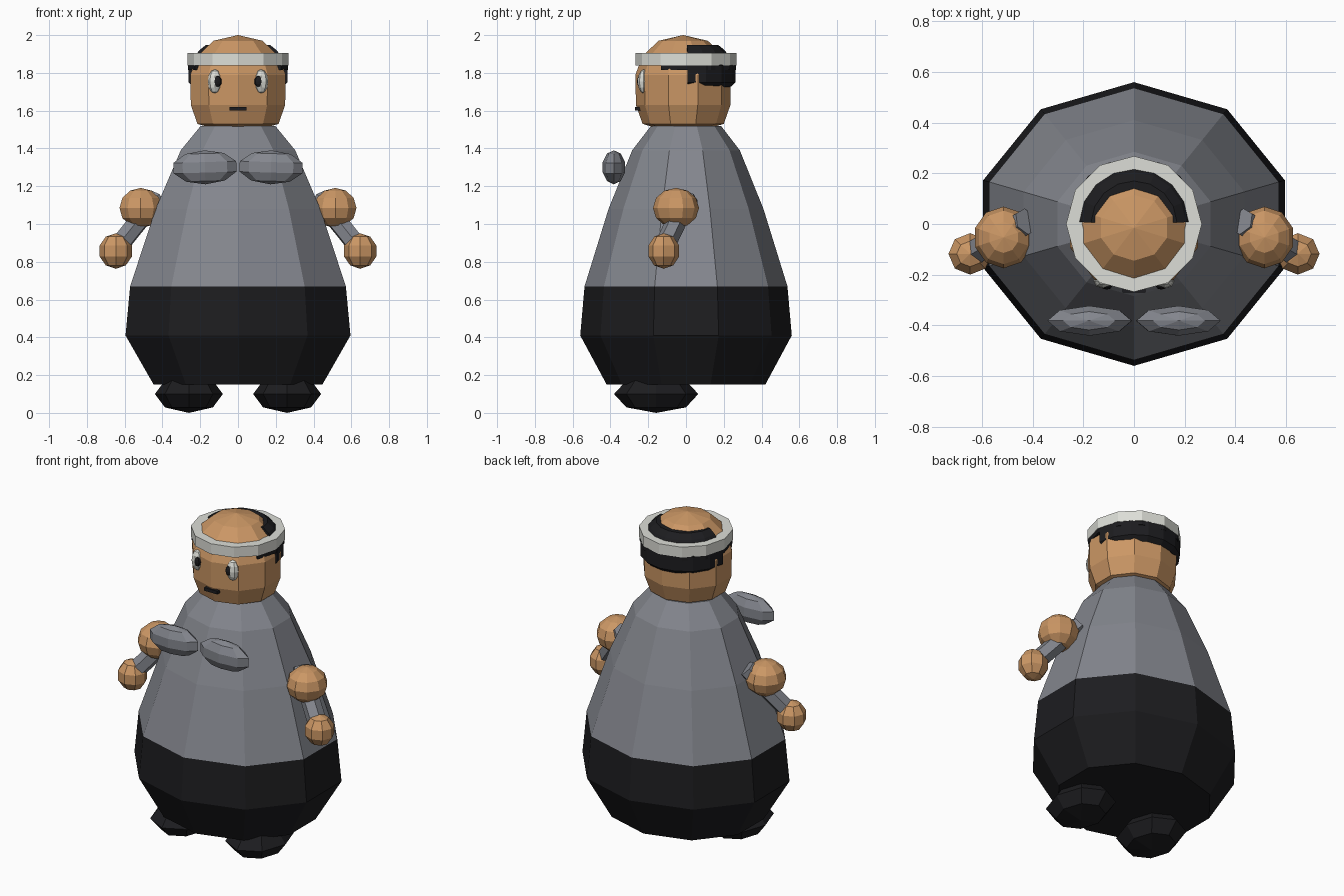
import bpy, bmesh
from math import sin, cos, pi, radians
from mathutils import Vector, Matrix

if "Cube" in bpy.data.objects:
    bpy.data.objects.remove(bpy.data.objects["Cube"])


def material(name, rgb):
    m = bpy.data.materials.new(name)
    m.diffuse_color = (*rgb, 1)
    m.use_nodes = True
    m.node_tree.nodes["Principled BSDF"].inputs["Base Color"].default_value = m.diffuse_color
    return m


SKIN = material("skin", (0.60, 0.31, 0.13))
CLOTH = material("grey_cloth", (0.23, 0.24, 0.27))
PALE = material("pale_cloth", (0.72, 0.73, 0.68))
BLACK = material("black", (0.012, 0.012, 0.014))


def finish(name, bm, mat):
    bmesh.ops.remove_doubles(bm, verts=bm.verts, dist=1e-5)
    bmesh.ops.recalc_face_normals(bm, faces=bm.faces)
    me = bpy.data.meshes.new(name)
    bm.to_mesh(me)
    bm.free()
    me.materials.append(mat)
    ob = bpy.data.objects.new(name, me)
    bpy.context.collection.objects.link(ob)
    return ob


def lathe(name, profile, mat, segs=10, start=-90, sweep=360, closed=False,
          sx=1.0, y=0.0):
    """Turn a (radius, z) profile around z; open ends are capped."""
    bm = bmesh.new()
    full = sweep == 360
    cols = []
    for i in range(segs if full else segs + 1):
        a = radians(start + sweep * i / segs)
        cols.append([bm.verts.new((sx * r * cos(a), y + r * sin(a), z))
                     for r, z in profile])
    n = len(profile)
    for i in range(segs):
        a, b = cols[i], cols[(i + 1) % len(cols)]
        for j in range(n if closed else n - 1):
            k = (j + 1) % n
            bm.faces.new((a[j], b[j], b[k], a[k]))
    if not full:
        bm.faces.new(cols[0])
        bm.faces.new(cols[-1])
    elif not closed:
        bm.faces.new([c[0] for c in cols])
        bm.faces.new([c[-1] for c in cols])
    return finish(name, bm, mat)


def ball(name, loc, size, mat, segs=8, rings=4, tilt=0):
    bm = bmesh.new()
    bmesh.ops.create_uvsphere(bm, u_segments=segs, v_segments=rings, radius=1)
    bm.transform(Matrix.Translation(loc) @ Matrix.Rotation(tilt, 4, 'Y')
                 @ Matrix.Diagonal((*size, 1)))
    return finish(name, bm, mat)


def rod(name, p, q, radius, mat, segs=6):
    p, q = Vector(p), Vector(q)
    d = q - p
    bm = bmesh.new()
    bmesh.ops.create_cone(bm, cap_ends=True, segments=segs, radius1=radius,
                          radius2=radius, depth=d.length)
    bm.transform(Matrix.Translation((p + q) / 2)
                 @ d.to_track_quat('Z', 'Y').to_matrix().to_4x4())
    return finish(name, bm, mat)


# Body: black trousers below, grey shirt above
lathe("trousers", [(0.42, 0.15), (0.56, 0.41), (0.537, 0.67)], BLACK, sx=1.118)
lathe("shirt", [(0.537, 0.67), (0.41, 1.08), (0.285, 1.39), (0.185, 1.52)],
      CLOTH, sx=1.118)

# Head
lathe("head", [(0.13, 1.505), (0.215, 1.53), (0.25, 1.63), (0.253, 1.79),
               (0.215, 1.89), (0.13, 1.97), (0.001, 2.0)],
      SKIN, sx=1.05, y=-0.015)

# Headband
lathe("headband", [(0.268, 1.84), (0.268, 1.905), (0.205, 1.905),
                   (0.205, 1.84)], PALE, segs=12, closed=True)

# Hair at the back, with thin strips along the temples
lathe("hair", [(0.235, 1.725), (0.262, 1.75), (0.262, 1.84), (0.205, 1.92),
               (0.17, 1.948), (0.115, 1.945), (0.15, 1.80)],
      BLACK, segs=8, start=2, sweep=176, closed=True)
lathe("temple_hair", [(0.23, 1.815), (0.264, 1.815), (0.264, 1.85),
                      (0.23, 1.85)],
      BLACK, segs=8, start=-30, sweep=240, closed=True)

# Mouth
bm = bmesh.new()
bmesh.ops.create_cube(bm, size=1)
bm.transform(Matrix.Translation((0, -0.255, 1.61))
             @ Matrix.Diagonal((0.09, 0.03, 0.02, 1)))
finish("mouth", bm, BLACK)

# Paired parts
for side, s in (("right", -1), ("left", 1)):
    ball(f"{side}_eye", (s * 0.122, -0.225, 1.755), (0.038, 0.03, 0.064), PALE,
         rings=6)
    ball(f"{side}_pupil", (s * 0.108, -0.245, 1.755), (0.022, 0.014, 0.03),
         BLACK, rings=6)
    ball(f"{side}_chest_flap", (s * 0.175, -0.382, 1.30), (0.175, 0.062, 0.09),
         CLOTH, rings=5, tilt=s * 0.03)
    ball(f"{side}_shoulder", (s * 0.515, -0.053, 1.085), (0.118, 0.122, 0.106),
         SKIN, segs=10, rings=6)
    rod(f"{side}_arm", (s * 0.425, 0.01, 1.14), (s * 0.635, -0.115, 0.88),
        0.055, CLOTH)
    ball(f"{side}_hand", (s * 0.647, -0.118, 0.857), (0.09, 0.086, 0.094),
         SKIN, rings=5)
    ball(f"{side}_foot", (s * 0.26, -0.158, 0.10), (0.18, 0.223, 0.10), BLACK)
